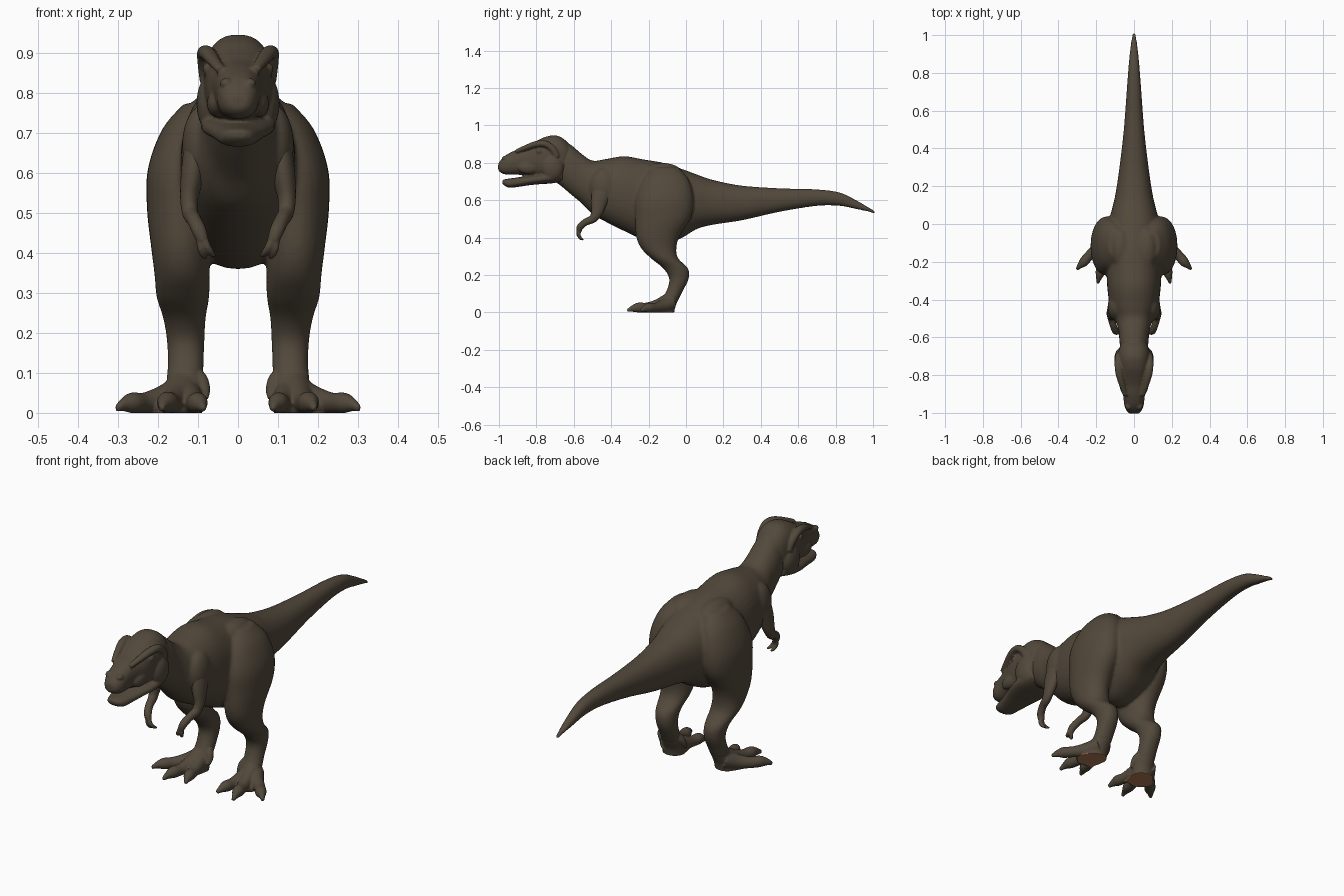
import bpy, bmesh, math
from mathutils import Vector, Matrix


def material(name, rgb):
    m = bpy.data.materials.new(name)
    m.diffuse_color = (*rgb, 1)
    return m


HIDE = material("dark brown hide", (0.085, 0.066, 0.044))
SOLE = material("tan sole", (0.42, 0.19, 0.09))


def catmull(pts, n=6):
    """Smooth path through sections (x, y, z, half width, half depth)."""
    out = []
    for i in range(len(pts) - 1):
        p = [pts[max(0, min(len(pts) - 1, i + k))] for k in (-1, 0, 1, 2)]
        for s in range(n):
            t = s / n
            out.append([0.5 * (2 * b + (c - a) * t + (2 * a - 5 * b + 4 * c - d) * t * t
                               + (3 * b - a - 3 * c + d) * t ** 3) for a, b, c, d in zip(*p)])
    return out + [list(pts[-1])]


def tube(bm, pts, axis=None, side=1, power=2.0, sides=28):
    """Loft closed rings along a path; axis fixes the ring plane normal."""
    path = catmull(pts)
    rings = []
    for i, p in enumerate(path):
        if axis == "Y":
            u, v = Vector((1, 0, 0)), Vector((0, 0, 1))
        elif axis == "Z":
            u, v = Vector((1, 0, 0)), Vector((0, 1, 0))
        else:
            t = Vector(path[min(i + 1, len(path) - 1)][:3]) - Vector(path[max(i - 1, 0)][:3])
            t.normalize()
            u = Vector((1, 0, 0)) - t * t.x
            u.normalize()
            v = u.cross(t)
        ring = []
        for k in range(sides):
            w = 2 * math.pi * k / sides
            c, s = math.cos(w), math.sin(w)
            c = math.copysign(abs(c) ** (2 / power), c)
            s = math.copysign(abs(s) ** (2 / power), s)
            q = Vector(p[:3]) + u * c * max(p[3], .002) + v * s * max(p[4], .002)
            ring.append(bm.verts.new((q.x * side, q.y, q.z)))
        rings.append(ring)
    for a, b in zip(rings, rings[1:]):
        for k in range(sides):
            bm.faces.new((a[k], a[(k + 1) % sides], b[(k + 1) % sides], b[k]))
    bm.faces.new(rings[0])
    bm.faces.new(rings[-1])


def hull(bm, rows, power=2.2):
    """Loft along y from rows of (y, bottom, top, half width)."""
    tube(bm, [(0, y, (b + t) / 2, w, (t - b) / 2) for y, b, t, w in rows], "Y", 1, power, 36)


def ball(bm, pos, size):
    bmesh.ops.create_uvsphere(bm, u_segments=24, v_segments=16, radius=1,
                              matrix=Matrix.Translation(pos) @ Matrix.Diagonal((*size, 1)))


def fuse(name, bm, voxel, smooth):
    """Melt overlapping volumes into one smooth skin."""
    bmesh.ops.recalc_face_normals(bm, faces=bm.faces)
    me = bpy.data.meshes.new(name)
    bm.to_mesh(me)
    bm.free()
    ob = bpy.data.objects.new(name, me)
    bpy.context.collection.objects.link(ob)
    r = ob.modifiers.new("fuse", "REMESH")
    r.mode, r.voxel_size = "VOXEL", voxel
    s = ob.modifiers.new("smooth", "SMOOTH")
    s.factor, s.iterations = 0.5, smooth
    dg = bpy.context.evaluated_depsgraph_get()
    new = bpy.data.meshes.new_from_object(ob.evaluated_get(dg))
    ob.modifiers.clear()
    ob.data = new
    new.materials.clear()
    new.materials.append(HIDE)
    for p in new.polygons:
        p.use_smooth = True
        p.material_index = 0
    return ob


LEG = [(.09, -.11, .775, .045, .07), (.118, -.11, .71, .072, .125), (.138, -.115, .61, .088, .155),
       (.143, -.122, .51, .085, .15), (.143, -.15, .41, .074, .117), (.14, -.146, .345, .069, .095),
       (.138, -.115, .29, .066, .073), (.134, -.055, .235, .053, .066), (.131, -.038, .18, .047, .052),
       (.131, -.058, .12, .045, .044), (.134, -.085, .07, .047, .046)]

# Body: neck, trunk, tail, thighs and shins in one skin
bm = bmesh.new()
hull(bm, [(-.74, .72, .90, .05), (-.68, .685, .925, .07), (-.62, .635, .90, .077), (-.56, .585, .85, .083),
          (-.50, .525, .812, .102), (-.43, .485, .82, .128), (-.33, .435, .835, .142), (-.22, .385, .817, .146),
          (-.12, .36, .80, .15), (-.02, .40, .767, .142), (.06, .447, .737, .122), (.15, .47, .707, .1),
          (.3, .493, .678, .077), (.5, .538, .664, .054), (.7, .57, .658, .039), (.82, .57, .642, .03),
          (.9, .555, .606, .023), (.97, .54, .566, .015), (1.008, .527, .545, .009)])
for s in (1, -1):
    tube(bm, LEG, "Z", s, 2.1)
    # shoulder blade, hip crest and ribs
    ball(bm, (s * .09, -.44, .67), (.05, .075, .1))
    ball(bm, (s * .07, -.13, .745), (.055, .11, .055))
fuse("body", bm, .007, 7)

# Head: skull, brows, cheeks and lower jaw
bm = bmesh.new()
hull(bm, [(-.60, .75, .87, .045), (-.65, .72, .925, .075), (-.70, .71, .947, .085), (-.76, .715, .936, .085),
          (-.82, .725, .905, .077), (-.86, .733, .885, .066), (-.91, .737, .868, .057), (-.96, .737, .843, .051),
          (-.99, .747, .815, .038), (-1.004, .762, .795, .022)], 2.4)
hull(bm, [(-.66, .70, .77, .075), (-.72, .69, .76, .092), (-.78, .686, .742, .09), (-.84, .68, .732, .075),
          (-.9, .671, .722, .059), (-.945, .667, .716, .048), (-.97, .678, .712, .036), (-.982, .69, .707, .02)], 2.4)
for s in (1, -1):
    tube(bm, [(.045, -.91, .86, .012, .01), (.06, -.86, .88, .016, .014), (.076, -.80, .9, .02, .017),
              (.084, -.75, .9, .019, .018), (.086, -.71, .87, .015, .018), (.084, -.69, .83, .012, .016)], None, s)
    ball(bm, (s * .07, -.715, .775), (.034, .06, .07))
    ball(bm, (s * .073, -.785, .862), (.016, .018, .016))
    ball(bm, (s * .052, -.84, .775), (.026, .06, .035))
    ball(bm, (s * .03, -.965, .825), (.016, .02, .014))
fuse("head", bm, .005, 4)

TOES = [  # middle, outer, inner and raised rear toe
    [(.14, -.09, .06, .045, .045), (.155, -.15, .036, .034, .036), (.168, -.21, .026, .026, .027),
     (.178, -.255, .026, .026, .027), (.186, -.287, .02, .015, .017), (.192, -.314, .01, .007, .008)],
    [(.15, -.08, .05, .04, .04), (.19, -.125, .033, .033, .035), (.235, -.165, .025, .026, .026),
     (.265, -.2, .025, .026, .026), (.287, -.222, .02, .015, .017), (.304, -.241, .01, .007, .008)],
    [(.13, -.09, .05, .04, .04), (.118, -.15, .033, .03, .034), (.108, -.2, .025, .025, .026),
     (.1, -.24, .025, .025, .026), (.092, -.267, .018, .015, .016), (.086, -.29, .01, .007, .008)],
    [(.115, -.07, .1, .024, .024), (.092, -.09, .08, .018, .02), (.083, -.103, .055, .014, .015),
     (.08, -.117, .035, .006, .007)]]
ARM = [(.1, -.44, .67, .035, .06), (.113, -.462, .6, .03, .046), (.122, -.475, .54, .023, .032),
       (.12, -.497, .502, .02, .023), (.11, -.537, .483, .018, .019), (.098, -.566, .458, .018, .018),
       (.088, -.573, .432, .015, .014)]
FINGERS = [[(.092, -.57, .45, .011, .011), (.078, -.576, .418, .01, .01), (.066, -.566, .4, .008, .008),
            (.058, -.55, .392, .004, .004)],
           [(.094, -.57, .45, .011, .011), (.093, -.573, .415, .01, .01), (.086, -.562, .395, .008, .008),
            (.08, -.548, .388, .004, .004)]]

for s, label in ((1, "left"), (-1, "right")):
    # Foot: ankle, heel pad, toes; flattened on the ground with tan sole
    bm = bmesh.new()
    tube(bm, [(.131, -.058, .12, .042, .041), (.134, -.085, .07, .047, .046), (.14, -.105, .03, .052, .048),
              (.145, -.115, -.02, .054, .05)], "Z", s)
    ball(bm, (s * .155, -.14, .012), (.065, .06, .035))
    for toe in TOES:
        tube(bm, toe, None, s, 2.0, 20)
    foot = fuse(label + "_foot", bm, .005, 4)
    foot.data.materials.append(SOLE)
    for v in foot.data.vertices:
        v.co.z = max(v.co.z, 0.0 if v.co.z < .004 else v.co.z)
    for p in foot.data.polygons:
        if p.center.z < .004 and -.19 < p.center.y and abs(p.center.x) < .215:
            p.material_index = 1
    # Arm with two clawed fingers
    bm = bmesh.new()
    tube(bm, ARM, None, s)
    for f in FINGERS:
        tube(bm, f, None, s, 2.0, 16)
    fuse(label + "_arm", bm, .004, 3)
